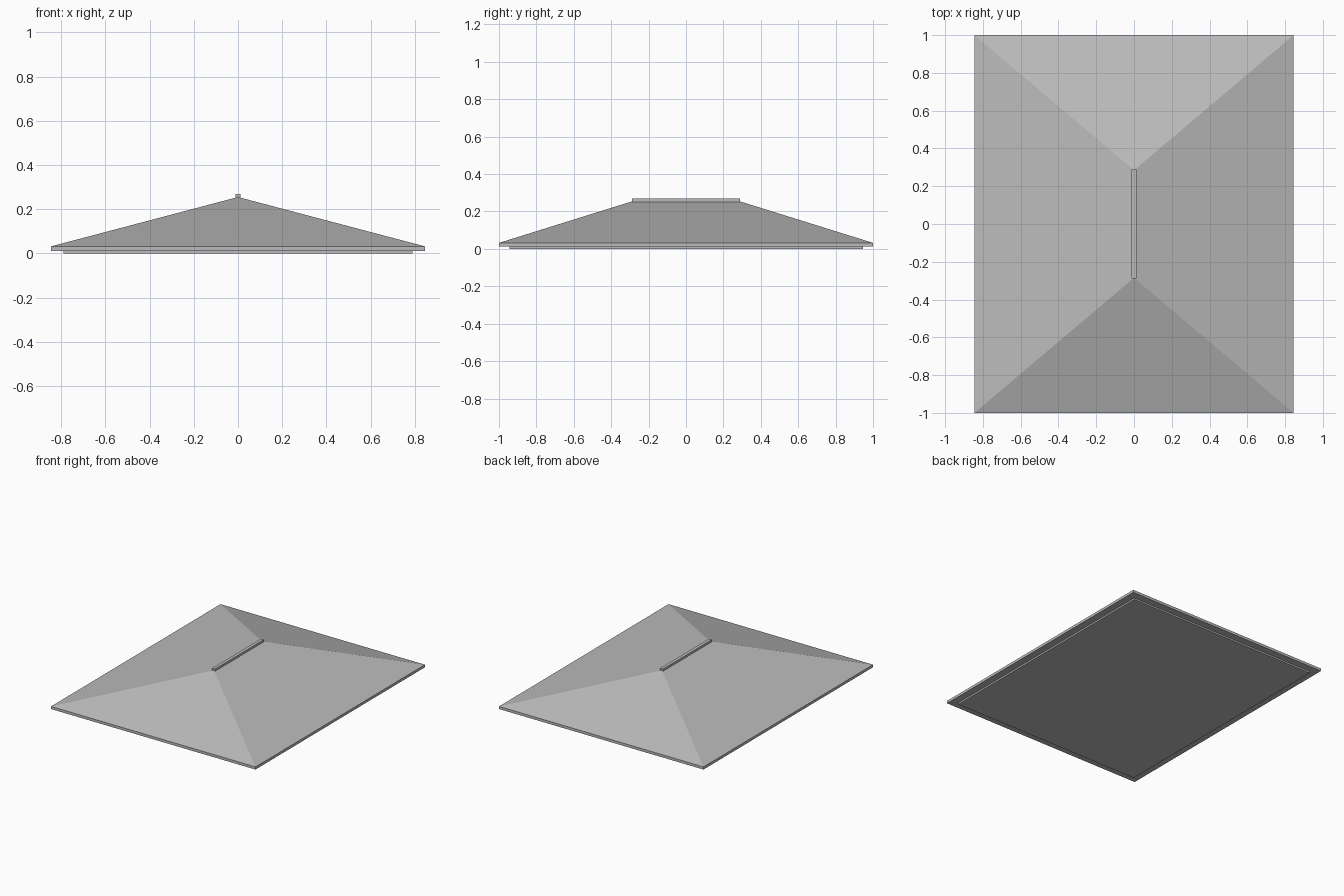
import bpy
import bmesh

cube = bpy.data.objects.get("Cube")
if cube:
    bpy.data.objects.remove(cube, do_unlink=True)

grey = bpy.data.materials.new("roof grey")
colour = (0.5, 0.5, 0.5, 1)
grey.use_nodes = True
grey.diffuse_color = colour
for node in grey.node_tree.nodes:
    if node.type == 'BSDF_PRINCIPLED':
        node.inputs["Base Color"].default_value = colour


def make_block(name, half_x, half_y, z_low, z_high, ridge=None):
    """Box centred on the axis; with ridge set, its top closes to a line along y."""
    bm = bmesh.new()
    bmesh.ops.create_cube(bm, size=2)
    for v in bm.verts:
        top = v.co.z > 0
        v.co.x *= half_x
        v.co.y *= half_y
        v.co.z = z_high if top else z_low
        if top and ridge is not None:
            v.co.x = 0
            v.co.y = ridge if v.co.y > 0 else -ridge
    bmesh.ops.remove_doubles(bm, verts=bm.verts, dist=0.0001)
    bmesh.ops.recalc_face_normals(bm, faces=bm.faces)
    mesh = bpy.data.meshes.new(name)
    bm.to_mesh(mesh)
    bm.free()
    mesh.materials.append(grey)
    obj = bpy.data.objects.new(name, mesh)
    bpy.context.collection.objects.link(obj)
    return obj


# Recessed ceiling slab, overhanging eave, hipped roof and ridge cap
make_block("ceiling_slab", 0.79, 0.945, 0, 0.012)
make_block("eave_slab", 0.845, 1, 0.012, 0.032)
make_block("hip_roof", 0.845, 1, 0.032, 0.255, ridge=0.285)
make_block("ridge_cap", 0.012, 0.288, 0.25, 0.268)
